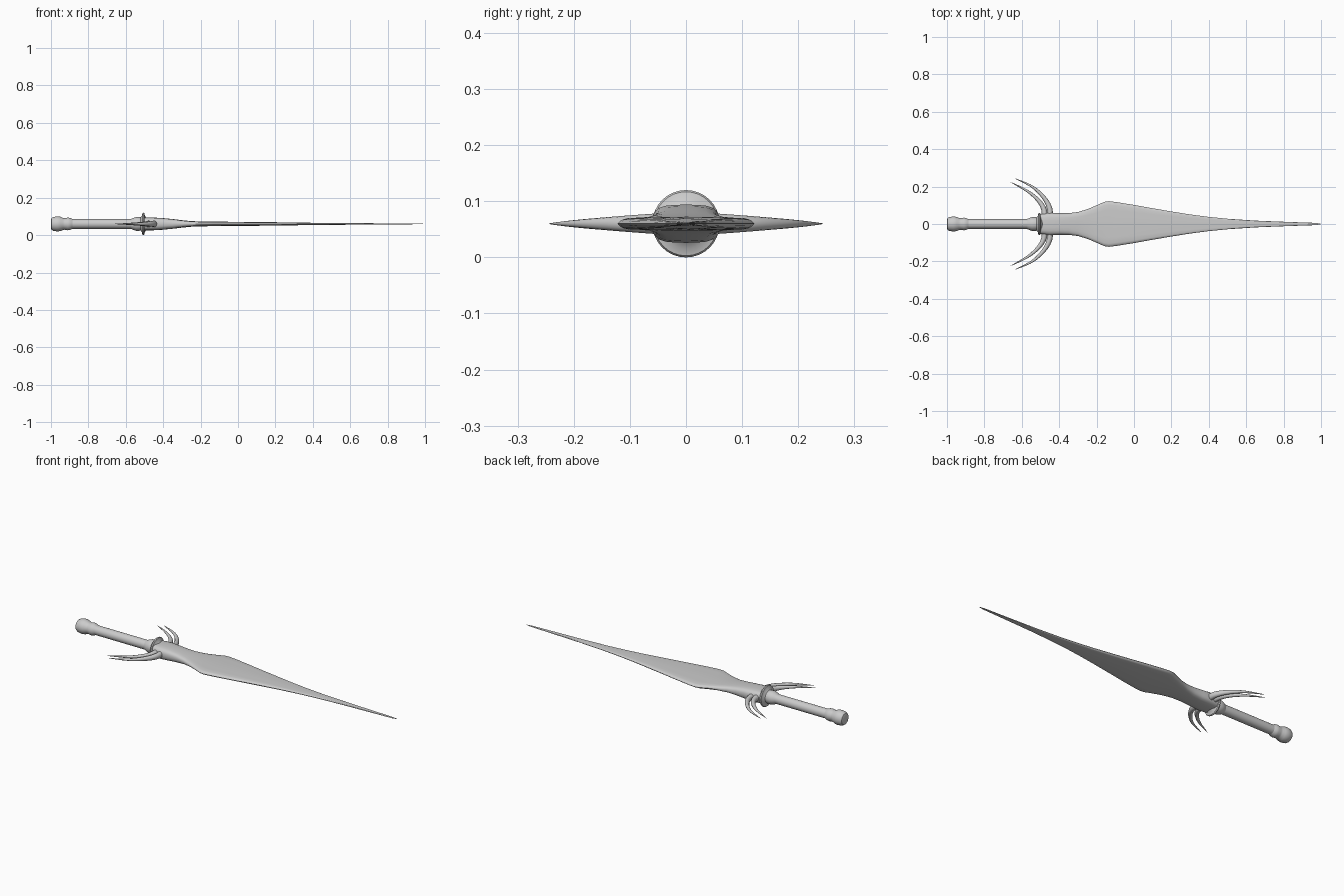
import bpy, math
from mathutils import Vector

if "Cube" in bpy.data.objects:
    bpy.data.objects.remove(bpy.data.objects["Cube"])

Z = 0.06  # height of the sword's long axis


def make_mesh(name, rings, angle=35):
    """Skin a list of equal-length closed rings and cap both ends."""
    n = len(rings[0])
    verts = [p for r in rings for p in r]
    faces = [(i * n + j, i * n + (j + 1) % n, (i + 1) * n + (j + 1) % n, (i + 1) * n + j)
             for i in range(len(rings) - 1) for j in range(n)]
    faces += [tuple(range(n))[::-1], tuple(range(len(verts) - n, len(verts)))]
    me = bpy.data.meshes.new(name)
    me.from_pydata(verts, [], faces)
    ob = bpy.data.objects.new(name, me)
    bpy.context.collection.objects.link(ob)
    bpy.context.view_layer.objects.active = ob
    bpy.ops.object.select_all(action='DESELECT')
    ob.select_set(True)
    bpy.ops.object.mode_set(mode='EDIT')
    bpy.ops.mesh.select_all(action='SELECT')
    bpy.ops.mesh.normals_make_consistent(inside=False)
    bpy.ops.object.mode_set(mode='OBJECT')
    bpy.ops.object.shade_smooth_by_angle(angle=math.radians(angle))
    return ob


def lathe(name, profile, n=32):
    """Turn (x, radius) pairs about the long axis."""
    make_mesh(name, [[(x, r * math.cos(2 * math.pi * k / n), Z + r * math.sin(2 * math.pi * k / n))
                      for k in range(n)] for x, r in profile])


def spline(pts, t):
    """Catmull-Rom point on a list of vectors, t in 0..1."""
    f = t * (len(pts) - 1)
    i = min(int(f), len(pts) - 2)
    u = f - i
    b, c = pts[i], pts[i + 1]
    a = pts[i - 1] if i else 2 * b - c
    d = pts[i + 2] if i + 2 < len(pts) else 2 * c - b
    return 0.5 * (2 * b + (c - a) * u + (2 * a - 5 * b + 4 * c - d) * u**2
                  + (3 * b - a - 3 * c + d) * u**3)


# Hilt: pommel, grip, collar and guard ring
lathe("pommel", [(-1, 0.022), (-0.997, 0.031), (-0.988, 0.037), (-0.965, 0.0405), (-0.948, 0.038),
                 (-0.935, 0.032), (-0.925, 0.031), (-0.91, 0.034), (-0.897, 0.032), (-0.883, 0.025)])
lathe("grip", [(-0.9, 0.026), (-0.56, 0.026)])
lathe("collar", [(-0.575, 0.025), (-0.56, 0.032), (-0.545, 0.037), (-0.53, 0.037), (-0.515, 0.035),
                 (-0.49, 0.033)])
lathe("guard_ring", [(-0.522, 0.034), (-0.514, 0.044), (-0.511, 0.057), (-0.506, 0.06),
                     (-0.501, 0.057), (-0.498, 0.044), (-0.49, 0.034)])

# Blade: x, half width, half thickness, edge roundness (1 = full, 0 = thin bevelled)
stations = [(-0.505, 0.053, 0.034, 1), (-0.45, 0.061, 0.034, 1), (-0.40, 0.058, 0.031, 1),
            (-0.35, 0.058, 0.026, .9), (-0.30, 0.064, 0.020, .7), (-0.25, 0.079, 0.015, .4),
            (-0.20, 0.100, 0.013, .2), (-0.16, 0.118, 0.0125, 0), (-0.135, 0.122, 0.012, 0),
            (-0.10, 0.118, 0.012, 0), (0, 0.102, 0.011, 0), (0.1, 0.084, 0.010, 0),
            (0.2, 0.067, 0.009, 0), (0.3, 0.051, 0.0075, 0), (0.4, 0.038, 0.006, 0),
            (0.5, 0.028, 0.005, 0), (0.65, 0.018, 0.004, 0), (0.8, 0.012, 0.003, 0),
            (0.97, 0.006, 0.0015, 0), (1.0, 0.0008, 0.0004, 0)]
thin = [(1, 0), (.97, .35), (.92, .65), (.85, .82), (.6, .88), (.3, .95), (0, 1)]
full = [(1, 0), (.98, .35), (.92, .62), (.8, .82), (.6, .94), (.3, .99), (0, 1)]
rings = []
for x, w, t, k in stations:
    q = [(w * (a * (1 - k) + c * k), t * (b * (1 - k) + d * k)) for (a, b), (c, d) in zip(thin, full)]
    half = q + [(-y, z) for y, z in q[-2::-1]]
    loop = half + [(y, -z) for y, z in half[-2:0:-1]]
    rings.append([(x, y, Z + z) for y, z in loop])
make_mesh("blade", rings, 40)

# Guard horns: a pair of swept-back tapering prongs on each side
horns = {
    "outer": [(-0.45, 0.02), (-0.452, 0.085), (-0.485, 0.145), (-0.545, 0.2), (-0.637, 0.244)],
    "inner": [(-0.478, 0.02), (-0.481, 0.075), (-0.51, 0.125), (-0.57, 0.176), (-0.66, 0.224)],
}
for side, s in (("left", 1), ("right", -1)):
    for kind, path in horns.items():
        pts = [Vector((x, s * y, Z)) for x, y in path]
        rings = []
        for i in range(25):
            t = i / 24
            p = spline(pts, t)
            d = (spline(pts, min(1, t + .01)) - spline(pts, max(0, t - .01))).normalized()
            nrm = Vector((-d.y, d.x, 0))
            a = 0.017 * (1 - t) ** 0.75 + 0.0006
            h = 0.020 * (1 - t) ** 0.9 + 0.0006
            rings.append([p + nrm * a * math.cos(k * math.pi / 6) + Vector((0, 0, h * math.sin(k * math.pi / 6)))
                          for k in range(12)])
        make_mesh(f"{side}_{kind}_horn", rings)
